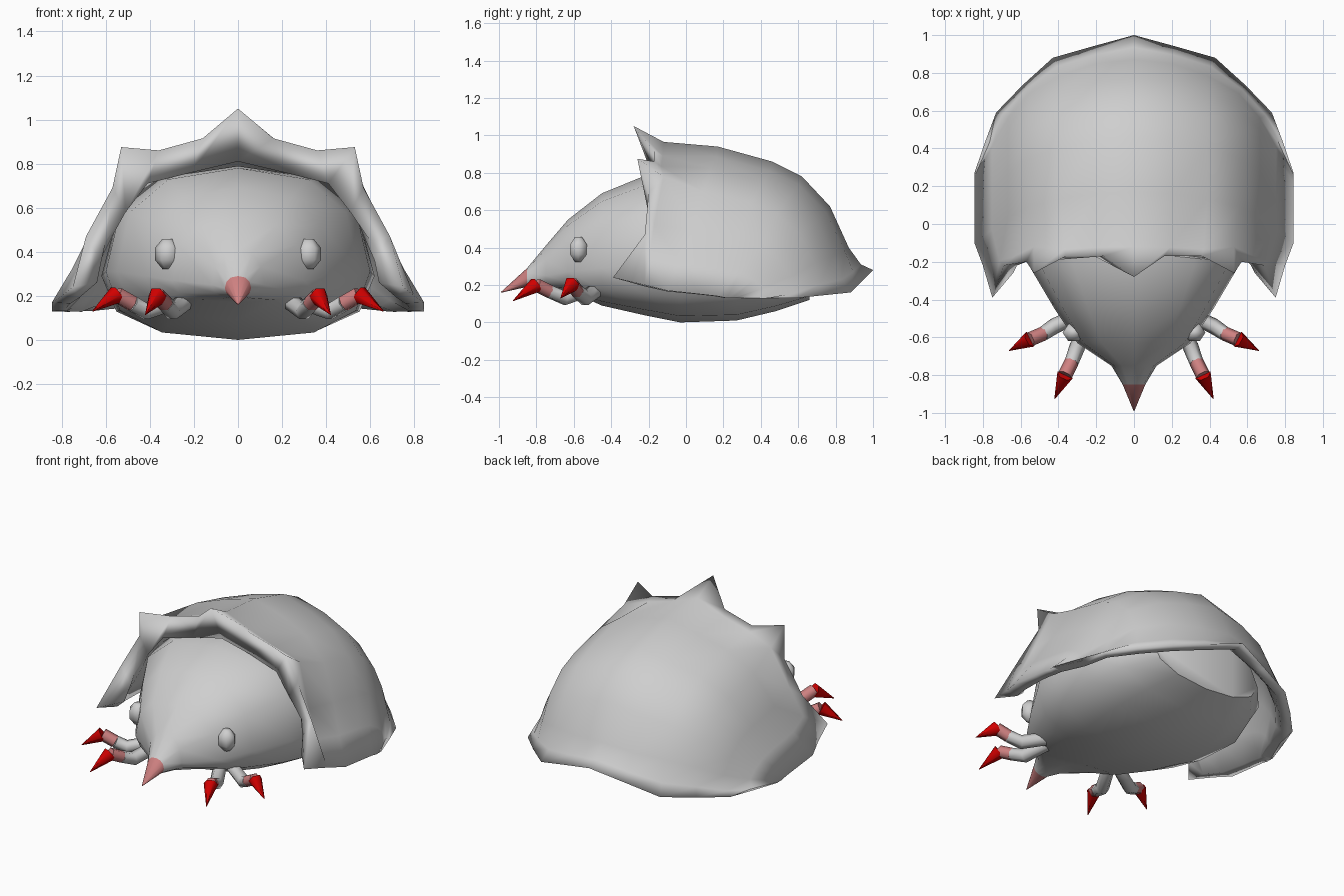
import bpy, bmesh, math
from mathutils import Vector

if "Cube" in bpy.data.objects:
    bpy.data.objects.remove(bpy.data.objects["Cube"])


def material(name, rgb):
    m = bpy.data.materials.new(name)
    m.diffuse_color = (*rgb, 1)
    m.use_nodes = True
    m.node_tree.nodes["Principled BSDF"].inputs["Base Color"].default_value = m.diffuse_color
    return m


GREY = material("grey", (0.62, 0.62, 0.62))
PINK = material("dull_pink", (0.62, 0.22, 0.22))
RED = material("claw_red", (0.64, 0.0, 0.0))


def make(name, verts, faces, mats, rule=None, angle=50):
    """Mesh object with consistent normals, a colour rule and smooth shading."""
    bm = bmesh.new()
    vs = [bm.verts.new(v) for v in verts]
    for f in faces:
        bm.faces.new([vs[i] for i in f])
    bmesh.ops.remove_doubles(bm, verts=bm.verts, dist=0.0005)
    bmesh.ops.recalc_face_normals(bm, faces=bm.faces)
    if rule:
        for f in bm.faces:
            f.material_index = rule(f.calc_center_median())
    me = bpy.data.meshes.new(name)
    bm.to_mesh(me)
    bm.free()
    for m in mats:
        me.materials.append(m)
    ob = bpy.data.objects.new(name, me)
    bpy.context.collection.objects.link(ob)
    bpy.ops.object.select_all(action='DESELECT')
    ob.select_set(True)
    bpy.context.view_layer.objects.active = ob
    bpy.ops.object.shade_smooth_by_angle(angle=math.radians(angle))
    return ob


def loft(rings):
    """Closed rings joined in order and capped at both ends."""
    n = len(rings[0])
    verts = [p for r in rings for p in r]
    faces = [(i * n + j, i * n + (j + 1) % n, (i + 1) * n + (j + 1) % n, (i + 1) * n + j)
             for i in range(len(rings) - 1) for j in range(n)]
    faces += [tuple(range(n)), tuple(range(len(verts) - n, len(verts)))]
    return verts, faces


# Body: y, half width, top, widest height, bottom
stations = [
    (-0.99, 0.002, 0.162, 0.160, 0.158), (-0.85, 0.06, 0.29, 0.235, 0.19),
    (-0.75, 0.12, 0.41, 0.25, 0.18), (-0.63, 0.30, 0.55, 0.27, 0.17),
    (-0.45, 0.42, 0.69, 0.29, 0.09), (-0.23, 0.55, 0.78, 0.31, 0.04),
    (-0.03, 0.60, 0.79, 0.31, 0.0), (0.27, 0.62, 0.73, 0.29, 0.01),
    (0.48, 0.56, 0.62, 0.28, 0.06), (0.66, 0.40, 0.48, 0.28, 0.12)]


def power(v, e):
    return math.copysign(abs(v) ** e, v)


rings = []
for y, w, top, mid, low in stations:
    ring = []
    for k in range(12):
        a = math.tau * k / 12
        e = 0.8 if -0.7 < y < 0.4 else 0.92
        c, s = power(math.cos(a), e), power(math.sin(a), e)
        ring.append((w * s, y, mid + c * ((top - mid) if c > 0 else (mid - low))))
    rings.append(ring)
make("body", *loft(rings), [GREY, PINK], lambda c: 1 if c.y < -0.86 else 0)

# Shell: arches swept from the spiked front edge to the rear rim
COLS = 6
SPREAD = (0, 0.24, 0.46, 0.66, 0.79, 0.89, 1)
RISE = (1, 0.93, 0.85, 0.69, 0.42, 0.20, 0)


def arch(y0, z0, x1, y1, z1):
    half = []
    for k in range(COLS + 1):
        c = max(math.cos(math.pi / 2 * k / COLS), 0.0)
        half.append(Vector((x1 * SPREAD[k], y1 + (y0 - y1) * c, z1 + (z0 - z1) * RISE[k])))
    return half


def points(*coords):
    return [Vector(c) for c in coords]


front_edge = points(
    (0, -0.28, 1.05), (0.16, -0.17, 0.915), (0.36, -0.17, 0.86), (0.53, -0.26, 0.875),
    (0.57, -0.20, 0.69), (0.69, -0.22, 0.47), (0.75, -0.39, 0.24))
rim = points(
    (0, 1.0, 0.28), (0.22, 0.94, 0.22), (0.43, 0.88, 0.16), (0.59, 0.735, 0.145),
    (0.73, 0.59, 0.13), (0.79, 0.43, 0.13), (0.845, 0.27, 0.13))
inner_edge = points(
    (0, -0.17, 0.81), (0.21, -0.17, 0.76), (0.41, -0.19, 0.71), (0.51, -0.2, 0.58),
    (0.60, -0.2, 0.45), (0.62, -0.22, 0.36), (0.64, -0.26, 0.26))
outer = [front_edge] + [arch(*p) for p in (
    (-0.12, 0.965, 0.80, -0.22, 0.20), (0.17, 0.94, 0.845, -0.10, 0.17),
    (0.46, 0.86, 0.845, 0.08, 0.15), (0.62, 0.78, 0.845, 0.17, 0.14),
    (0.77, 0.62, 0.845, 0.22, 0.13), (0.87, 0.40, 0.845, 0.25, 0.13))]
# ridges running back from the spikes
outer[1][1].z = 0.89
outer[1][2].z = 0.835
outer[1][3] = Vector((0.53, -0.12, 0.78))
# slightly hollow flare above the rim
flare = [a.lerp(b, 0.5) - Vector((0, 0, 0.03 if k < COLS else 0))
         for k, (a, b) in enumerate(zip(outer[-1], rim))]
outer += [flare, rim]
# inside surface lies a little within the outside one
inner = [inner_edge]
for i in range(1, len(outer)):
    t = 0.10 if i < 3 else 0.08
    inner.append([Vector((p.x * (1 - t), p.y - (0.06 * p.y if i > 3 else 0),
                          p.z - (t + 0.02) * (p.z - 0.13))) for p in outer[i]])


def mirrored(half):
    return [Vector((-p.x, p.y, p.z)) for p in reversed(half[1:])] + half


rows = [mirrored(h) for h in outer] + [mirrored(h) for h in reversed(inner)]
n, m = 2 * COLS + 1, len(rows)
verts = [p for r in rows for p in r]
faces = [(i * n + j, i * n + j + 1, (i + 1) % m * n + j + 1, (i + 1) % m * n + j)
         for i in range(m) for j in range(n - 1)]
# lower side edges between outside and inside
for i in range(m // 2 - 1):
    for j in (0, n - 1):
        k = m - 1 - i
        faces.append((i * n + j, (i + 1) * n + j, (k - 1) * n + j, k * n + j))
make("shell", verts, faces, [GREY], angle=150)


# Claws: bent tubes with a pink band and a red tip
def tube(name, pts, radii, mats, angle=65):
    rings = []
    for i, p in enumerate(pts):
        d = (pts[min(i + 1, len(pts) - 1)] - pts[max(i - 1, 0)]).normalized()
        side = d.cross(Vector((0, 0, 1))).normalized()
        up = side.cross(d)
        rings.append([p + radii[i] * (side * math.cos(math.tau * k / 6) + up * math.sin(math.tau * k / 6))
                      for k in range(6)])
    return make(name, *loft(rings), mats, angle=angle)


legs = {
    "outer": [(0.27, -0.47, 0.18), (0.42, -0.54, 0.13), (0.48, -0.58, 0.165),
              (0.55, -0.61, 0.205), (0.66, -0.67, 0.13)],
    "inner": [(0.23, -0.51, 0.18), (0.30, -0.65, 0.13), (0.33, -0.73, 0.165),
              (0.365, -0.80, 0.20), (0.42, -0.925, 0.115)]}
for side, s in (("right", 1), ("left", -1)):
    for key, path in legs.items():
        p = [Vector((x * s, y, z)) for x, y, z in path]
        tube(f"{side}_{key}_toe", p[:3], (0.04, 0.042, 0.038), [GREY])
        tube(f"{side}_{key}_toe_band", p[2:4], (0.038, 0.038), [PINK])
        tube(f"{side}_{key}_claw", p[3:], (0.044, 0.002), [RED])

    # Eye: small faceted bead
    eye = [[(s * 0.32 + 0.062 * math.sin(b) * math.cos(a), -0.575 + 0.055 * math.sin(b) * math.sin(a),
             0.39 + 0.073 * math.cos(b)) for a in (math.tau * k / 6 for k in range(6))]
           for b in (0.4, 1.2, 1.95, 2.75)]
    make(f"{side}_eye", *loft(eye), [GREY], angle=60)
